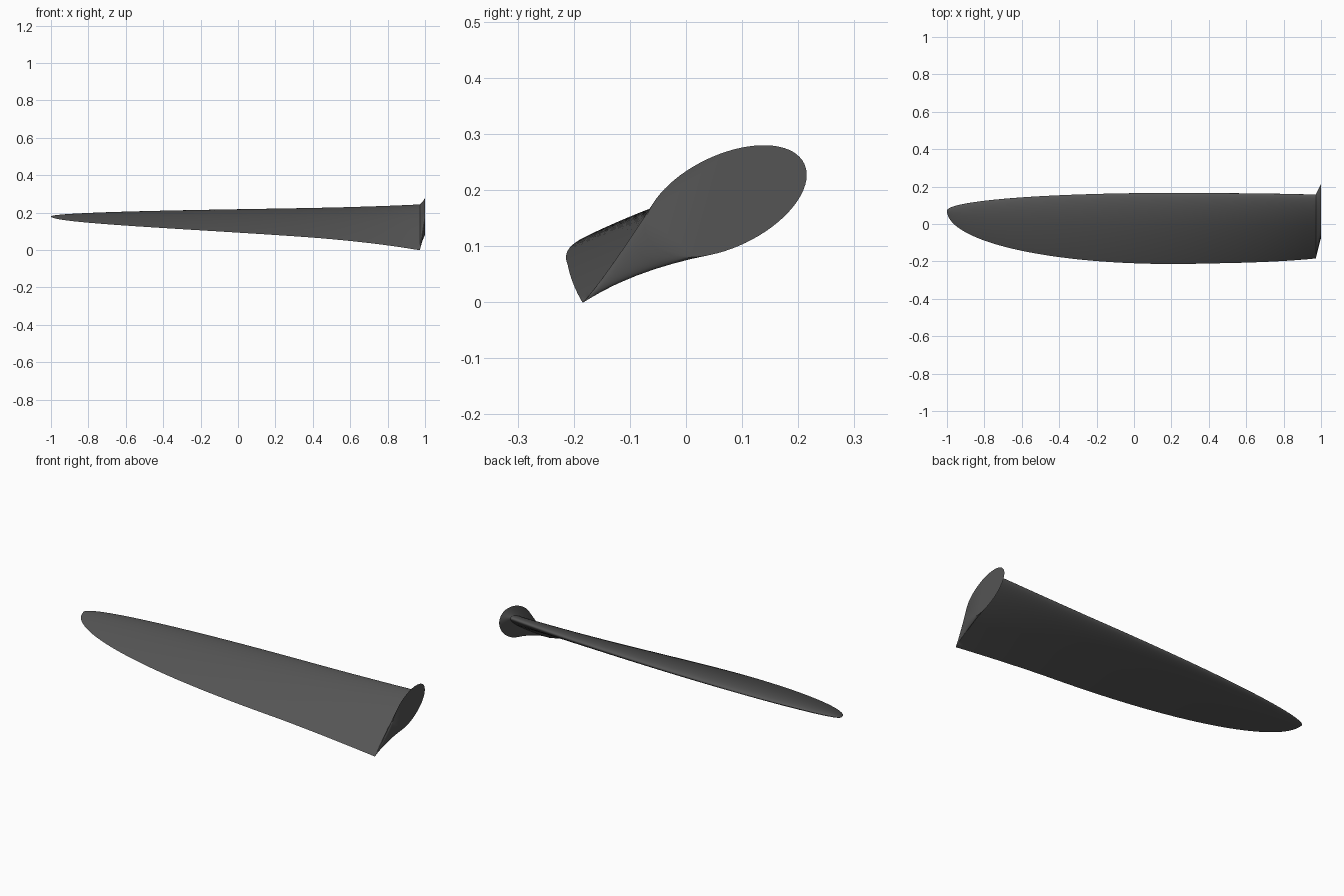
import bpy, bmesh, math
from mathutils import Vector

if "Cube" in bpy.data.objects:
    bpy.data.objects.remove(bpy.data.objects["Cube"], do_unlink=True)

SIDES = 72            # points around each section
SPAN_STEPS = 60       # sections along the blade
NECK_STEPS = 6        # sections between blade and root
AXIS_Y, AXIS_Z = 0.071, 0.18
BLADE_END = 0.972


def chord_at(x):
    """Blade width: nearly constant inboard, rounded off to the tip."""
    if x > 0.4:
        return 0.405 + 0.012 * (x - 0.4) / 0.57
    u = (0.4 - x) / 1.4
    return 0.405 * math.sqrt(max(0.0, 1 - u ** 2.2))


def pitch_at(x):
    """Constant helical pitch, so the blade twists more near the root."""
    return math.atan(0.53 / (1.72 - x))


def place(x, along, up, angle):
    c, s = math.cos(angle), math.sin(angle)
    return Vector((x, AXIS_Y + along * c - up * s, AXIS_Z + along * s + up * c))


def airfoil_ring(x):
    """Cambered section with its quarter chord on the blade axis."""
    chord, pitch, ring = chord_at(x), pitch_at(x), []
    for i in range(SIDES):
        t = 2 * math.pi * i / SIDES
        p = 0.5 * (1 - math.cos(t))
        half = 0.6 * (0.2969 * math.sqrt(p) - 0.126 * p - 0.3516 * p ** 2
                      + 0.2843 * p ** 3 - 0.1036 * p ** 4)
        if p < 0.4:
            camber = 0.125 * (0.8 * p - p * p)
        else:
            camber = 0.0556 * (0.2 + 0.8 * p - p * p)
        side = 1 if i <= SIDES // 2 else -1
        ring.append(place(x, (0.25 - p) * chord, (camber + side * half) * chord, pitch))
    return ring


def root_ring():
    """Tilted ellipse that ends the blade."""
    ring = []
    for i in range(SIDES):
        t = 2 * math.pi * i / SIDES
        ring.append(place(1.0, 0.155 * math.cos(t), 0.082 * math.sin(t), math.radians(25.7)))
    return ring


# Sections, packed closely at the tip
rings = []
for k in range(SPAN_STEPS + 1):
    f = 1 - math.cos(0.5 * math.pi * k / SPAN_STEPS)
    rings.append(airfoil_ring(-1 + (BLADE_END + 1) * f))

# Neck blending the last section into the root ellipse
last, root = rings[-1], root_ring()
for k in range(1, NECK_STEPS + 1):
    rings.append([a.lerp(b, k / NECK_STEPS) for a, b in zip(last, root)])

# Skin the sections
bm = bmesh.new()
loops = [[bm.verts.new(p) for p in ring] for ring in rings]
for a, b in zip(loops, loops[1:]):
    for i in range(SIDES):
        j = (i + 1) % SIDES
        bm.faces.new((a[i], a[j], b[j], b[i]))
bm.faces.new(loops[-1])
bmesh.ops.remove_doubles(bm, verts=bm.verts, dist=0.00002)
bmesh.ops.recalc_face_normals(bm, faces=bm.faces)
mesh = bpy.data.meshes.new("propeller_blade")
bm.to_mesh(mesh)
bm.free()

# Colour
grey = bpy.data.materials.new("dark_grey")
grey.use_nodes = True
colour = (0.09, 0.09, 0.09, 1)
grey.diffuse_color = colour
grey.node_tree.nodes["Principled BSDF"].inputs["Base Color"].default_value = colour
mesh.materials.append(grey)

blade = bpy.data.objects.new("propeller_blade", mesh)
bpy.context.collection.objects.link(blade)
bpy.ops.object.select_all(action="DESELECT")
blade.select_set(True)
bpy.context.view_layer.objects.active = blade
bpy.ops.object.shade_smooth_by_angle(angle=math.radians(30))
